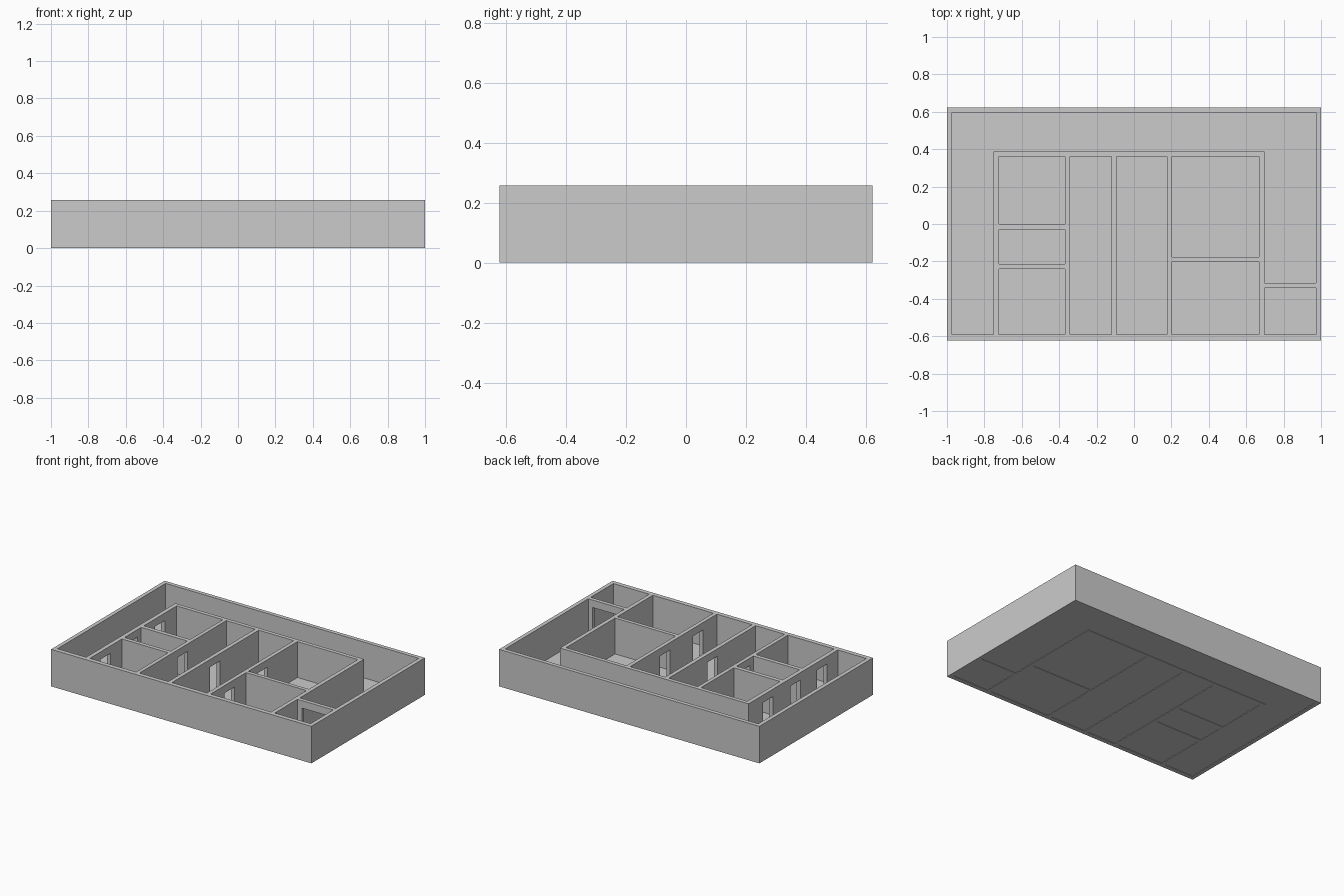
import bpy, bmesh

if "Cube" in bpy.data.objects:
    bpy.data.objects.remove(bpy.data.objects["Cube"])

H = 0.257            # wall height
DOOR_TOP = 0.205
FLOOR_TOP = 0.008


def add_prism(bm, pts, z0, z1):
    """Extrude a plan outline (counter-clockwise) from z0 up to z1."""
    face = bm.faces.new([bm.verts.new((x, y, z0)) for x, y in pts])
    ext = bmesh.ops.extrude_face_region(bm, geom=[face])
    for v in ext["geom"]:
        if isinstance(v, bmesh.types.BMVert):
            v.co.z = z1


def rect(x0, x1, y0, y1):
    return [(x0, y0), (x1, y0), (x1, y1), (x0, y1)]


def prisms(name, outlines, z0, z1):
    bm = bmesh.new()
    for pts in outlines:
        add_prism(bm, pts, z0, z1)
    bmesh.ops.recalc_face_normals(bm, faces=bm.faces)
    me = bpy.data.meshes.new(name)
    bm.to_mesh(me)
    bm.free()
    ob = bpy.data.objects.new(name, me)
    bpy.context.collection.objects.link(ob)
    return ob


def cut(target, cutter):
    mod = target.modifiers.new("cut", 'BOOLEAN')
    mod.operation, mod.solver, mod.object = 'DIFFERENCE', 'EXACT', cutter
    cutter.hide_render = True
    bpy.context.view_layer.objects.active = target
    bpy.ops.object.modifier_apply(modifier=mod.name)
    bpy.data.objects.remove(cutter)


# solid block that the rooms are carved out of
walls = prisms("walls", [rect(-1, 1, -0.623, 0.623)], 0, H)

# corridor wrapping round three sides
corridor = [(-0.972, -0.592), (-0.752, -0.592), (-0.752, 0.387), (0.697, 0.387),
            (0.697, -0.316), (0.972, -0.316), (0.972, 0.595), (-0.972, 0.595)]

# rooms
S, N = -0.592, 0.36
rooms = [
    rect(-0.723, -0.368, 0.0, N),
    rect(-0.723, -0.368, -0.213, -0.029),
    rect(-0.723, -0.368, S, -0.241),
    rect(-0.342, -0.121, S, N),
    rect(-0.093, 0.177, S, N),
    rect(0.204, 0.669, -0.177, N),
    rect(0.204, 0.669, S, -0.203),
    rect(0.697, 0.972, S, -0.343),
]
cut(walls, prisms("room_cutter", [corridor] + rooms, -0.1, H + 0.1))

# doorways: (wall centre x, door centre y)
doors = [(-0.738, 0.175), (-0.738, -0.125), (-0.738, -0.42),
         (-0.355, -0.12), (-0.107, -0.12), (0.19, -0.02), (0.19, -0.385)]
openings = [rect(x - 0.025, x + 0.025, y - 0.055, y + 0.055) for x, y in doors]
openings.append(rect(0.73, 0.94, -0.355, -0.305))   # wide opening to the corner room
cut(walls, prisms("door_cutter", openings, FLOOR_TOP - 0.001, DOOR_TOP))

# thin floor slab set slightly above the wall feet
prisms("floor", [rect(-0.985, 0.985, -0.608, 0.608)], 0.003, FLOOR_TOP)
